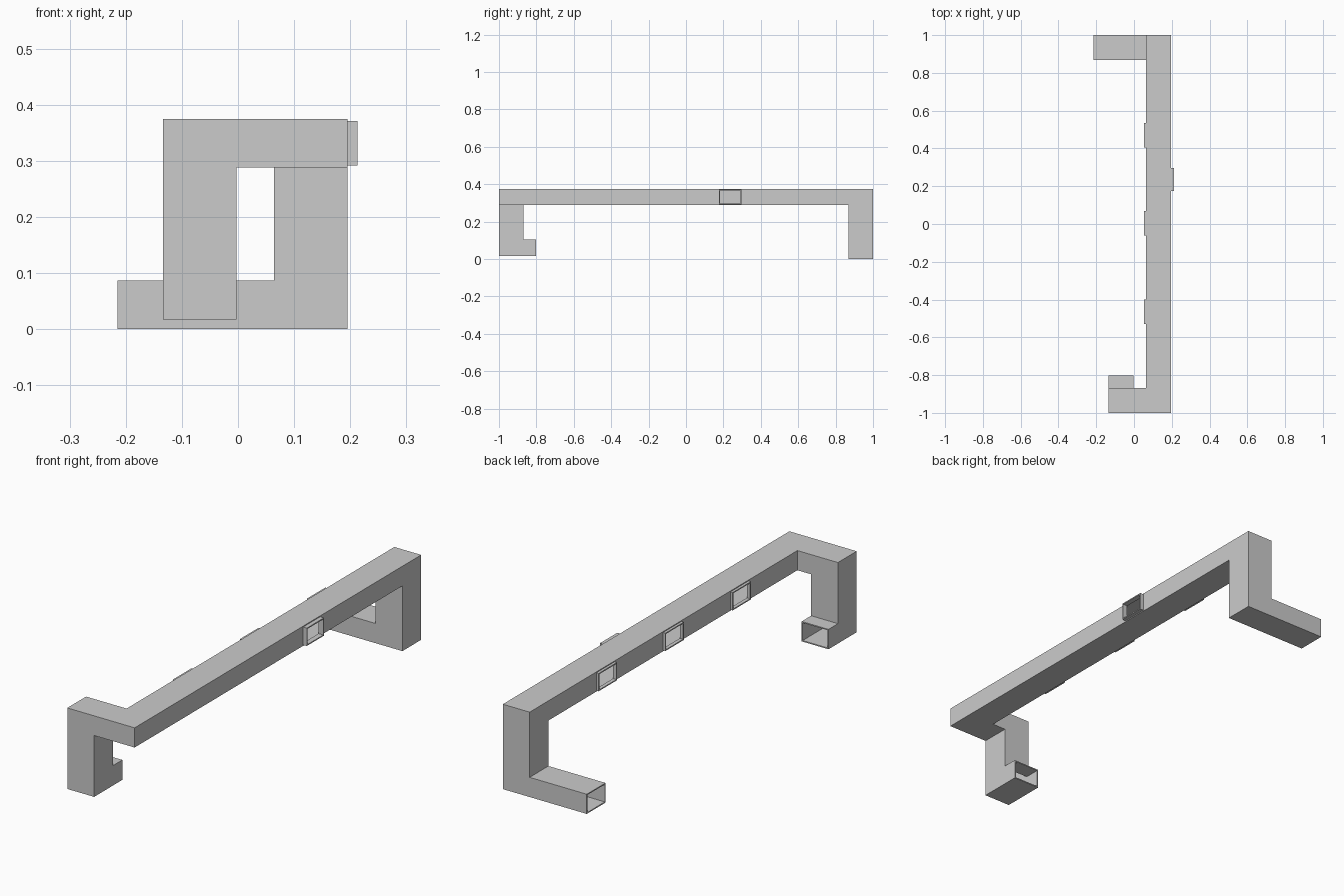
import bpy, bmesh

if "Cube" in bpy.data.objects:
    bpy.data.objects.remove(bpy.data.objects["Cube"])

T = 0.005  # sheet wall thickness


def add_box(bm, box):
    lo, hi = box
    v = [bm.verts.new((x, y, z)) for x in (lo[0], hi[0])
         for y in (lo[1], hi[1]) for z in (lo[2], hi[2])]
    for f in ((0, 1, 3, 2), (4, 6, 7, 5), (0, 4, 5, 1),
              (2, 3, 7, 6), (0, 2, 6, 4), (1, 5, 7, 3)):
        bm.faces.new([v[i] for i in f])


def box_object(name, box):
    bm = bmesh.new()
    add_box(bm, box)
    bmesh.ops.recalc_face_normals(bm, faces=bm.faces)
    me = bpy.data.meshes.new(name)
    bm.to_mesh(me)
    bm.free()
    ob = bpy.data.objects.new(name, me)
    bpy.context.scene.collection.objects.link(ob)
    return ob


def combine(a, b, operation):
    """Boolean b into a, then discard b."""
    m = a.modifiers.new("combine", 'BOOLEAN')
    m.object, m.operation, m.solver = b, operation, 'EXACT'
    dg = bpy.context.evaluated_depsgraph_get()
    me = bpy.data.meshes.new_from_object(a.evaluated_get(dg))
    a.modifiers.clear()
    a.data = me
    bpy.data.objects.remove(b)


def inset(box, axis=None, side=0):
    """Shrink by the wall; open it at one end (side -1/1) or keep both ends long."""
    lo, hi = [c + T for c in box[0]], [c - T for c in box[1]]
    if side < 0:
        lo[axis] -= 2 * T + 0.005
    if side > 0:
        hi[axis] += 2 * T + 0.005
    return lo, hi


X0, X1 = 0.064, 0.195   # main run width
Z0, Z1 = 0.288, 0.375   # main run height
L0, L1 = -0.134, -0.003  # front drop width
# duct runs: (box, open axis, open side)
parts = [
    (((X0, -1, Z0), (X1, 1, Z1)), None, 0),                  # main run
    (((L0, -1, Z0), (X1, -0.869, Z1)), None, 0),             # front elbow
    (((L0, -1, 0.017), (L1, -0.869, Z1)), None, 0),          # front drop
    (((L0, -1, 0.017), (L1, -0.803, 0.105)), 1, 1),          # front outlet
    (((X0, 0.869, 0), (X1, 1, Z1)), None, 0),                # rear drop
    (((-0.215, 0.869, 0), (X1, 1, 0.087)), 0, -1),           # rear outlet
]
# side collars, reaching through the wall into the main run
collars = [(((0.053, y - 0.064, 0.292), (0.10, y + 0.064, 0.371)), 0, -1)
           for y in (-0.465, 0.004, 0.47)]
collars.append((((0.16, 0.176, 0.292), (0.213, 0.296, 0.371)), 0, 1))

# shell
duct = box_object("air_duct", parts[0][0])
for p in parts[1:] + collars:
    combine(duct, box_object("piece", p[0]), 'UNION')

# hollow interior
core = box_object("duct_cavity", inset(*parts[0]))
for p in parts[1:]:
    combine(core, box_object("piece", inset(*p)), 'UNION')
for box, axis, side in collars:
    lo, hi = inset(box, axis, side)
    combine(core, box_object("piece", (lo, hi)), 'UNION')
combine(duct, core, 'DIFFERENCE')

# tidy coplanar pieces
bm = bmesh.new()
bm.from_mesh(duct.data)
bmesh.ops.remove_doubles(bm, verts=bm.verts, dist=1e-5)
bmesh.ops.dissolve_limit(bm, angle_limit=0.01, verts=bm.verts, edges=bm.edges)
bm.to_mesh(duct.data)
bm.free()
